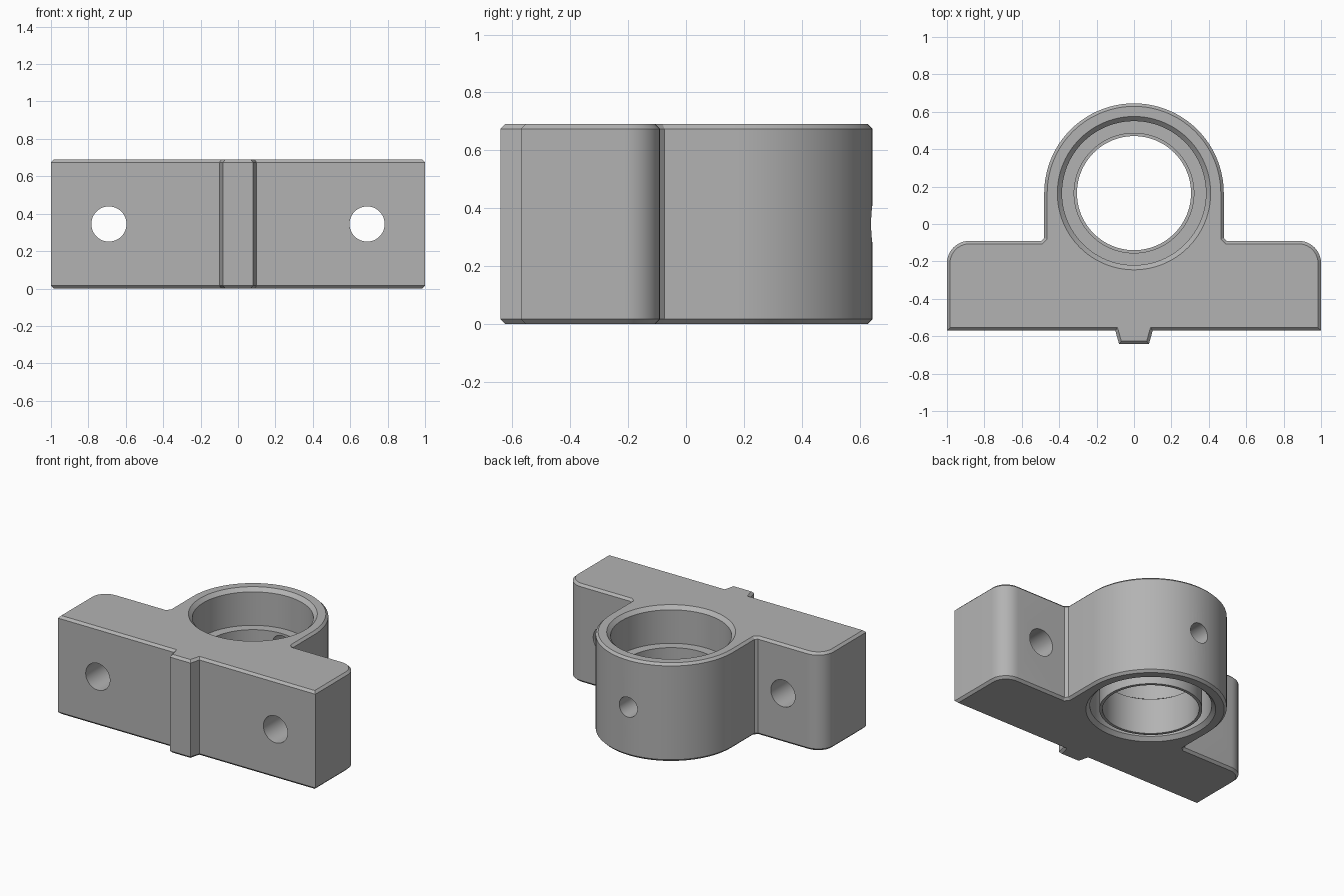
import bpy, bmesh
from math import pi, cos, sin
from mathutils import Vector, Matrix

if "Cube" in bpy.data.objects:
    bpy.data.objects.remove(bpy.data.objects["Cube"], do_unlink=True)

HEIGHT = 0.69
MID = HEIGHT / 2
AXIS = Vector((0, 0.165, 0))
TOWER_R = 0.48
BORE_R = 0.385

grey = bpy.data.materials.new("plain_grey")
grey.use_nodes = True
GREY = (0.45, 0.45, 0.45, 1)
grey.diffuse_color = GREY
grey.node_tree.nodes["Principled BSDF"].inputs["Base Color"].default_value = GREY


def make_object(name, bm):
    bmesh.ops.recalc_face_normals(bm, faces=bm.faces)
    mesh = bpy.data.meshes.new(name)
    bm.to_mesh(mesh)
    bm.free()
    mesh.materials.append(grey)
    obj = bpy.data.objects.new(name, mesh)
    bpy.context.collection.objects.link(obj)
    return obj


def arc(cx, cy, r, start, end, steps):
    angles = [start + (end - start) * i / steps for i in range(steps + 1)]
    return [(cx + r * cos(a), cy + r * sin(a)) for a in angles]


def lathe(name, profile, closed, steps=96):
    """Revolve (radius, height) points about the bore axis."""
    bm = bmesh.new()
    verts = [bm.verts.new((r, AXIS.y, z)) for r, z in profile]
    edges = [bm.edges.new(pair) for pair in zip(verts, verts[1:])]
    if closed:
        edges.append(bm.edges.new((verts[-1], verts[0])))
    bmesh.ops.spin(bm, geom=verts + edges, cent=AXIS, axis=(0, 0, 1),
                   angle=2 * pi, steps=steps, use_duplicate=False)
    bmesh.ops.remove_doubles(bm, verts=bm.verts, dist=0.0005)
    return make_object(name, bm)


def hole_cutter(name, x, y, radius, length):
    bm = bmesh.new()
    place = Matrix.Translation((x, y, MID)) @ Matrix.Rotation(pi / 2, 4, "X")
    bmesh.ops.create_cone(bm, cap_ends=True, segments=48, radius1=radius,
                          radius2=radius, depth=length, matrix=place)
    return make_object(name, bm)


def activate(obj):
    bpy.ops.object.select_all(action="DESELECT")
    obj.select_set(True)
    bpy.context.view_layer.objects.active = obj


def cut(target, cutter):
    cutter.hide_render = True
    mod = target.modifiers.new("cut", "BOOLEAN")
    mod.operation = "DIFFERENCE"
    mod.solver = "EXACT"
    mod.object = cutter
    activate(target)
    bpy.ops.object.modifier_apply(modifier=mod.name)
    bpy.data.objects.remove(cutter, do_unlink=True)


# Housing outline: locating key, mounting flange with round corners, round tower
right = [(0.08, -0.642), (0.1, -0.57), (1, -0.57)]
right += arc(0.88, -0.21, 0.12, 0, pi / 2, 10)
right += [(TOWER_R + 0.016, -0.09), (TOWER_R, -0.074)]
left = [(-x, y) for x, y in reversed(right)]
outline = right + arc(0, AXIS.y, TOWER_R, 0, pi, 64) + left

bm = bmesh.new()
base = bm.faces.new([bm.verts.new((x, y, 0)) for x, y in outline])
top = bmesh.ops.extrude_face_region(bm, geom=[base], use_keep_orig=True)
bmesh.ops.translate(bm, vec=(0, 0, HEIGHT),
                    verts=[v for v in top["geom"] if isinstance(v, bmesh.types.BMVert)])
bmesh.ops.recalc_face_normals(bm, faces=bm.faces)

# Chamfer around the top and bottom rims
rims = [e for e in bm.edges if abs(e.verts[0].co.z - e.verts[1].co.z) < 0.001]
bmesh.ops.bevel(bm, geom=rims, offset=0.016, offset_type="OFFSET",
                segments=1, profile=0.5, affect="EDGES")
housing = make_object("bearing_housing", bm)

# Stepped bore: a seat from each end with a shoulder between them
lower = [(0, -0.01), (0.42, -0.01), (BORE_R, 0.025), (BORE_R, 0.26), (0.32, 0.26)]
upper = [(r, HEIGHT - z) for r, z in reversed(lower)]
cut(housing, lathe("bore_cutter", lower + upper, closed=False))

# Mounting holes and the radial hole through the back wall
for x in (-0.69, 0.69):
    cut(housing, hole_cutter("mounting_hole_cutter", x, -0.33, 0.094, 0.7))
cut(housing, hole_cutter("radial_hole_cutter", 0, 0.5, 0.07, 0.5))

# Thin sleeve standing in the lower seat under the shoulder
sleeve = lathe("lower_sleeve", [(0.305, 0), (0.325, 0), (0.325, 0.25), (0.305, 0.25)],
               closed=True)

for obj in (housing, sleeve):
    activate(obj)
    bpy.ops.object.shade_smooth_by_angle(angle=pi / 6)
